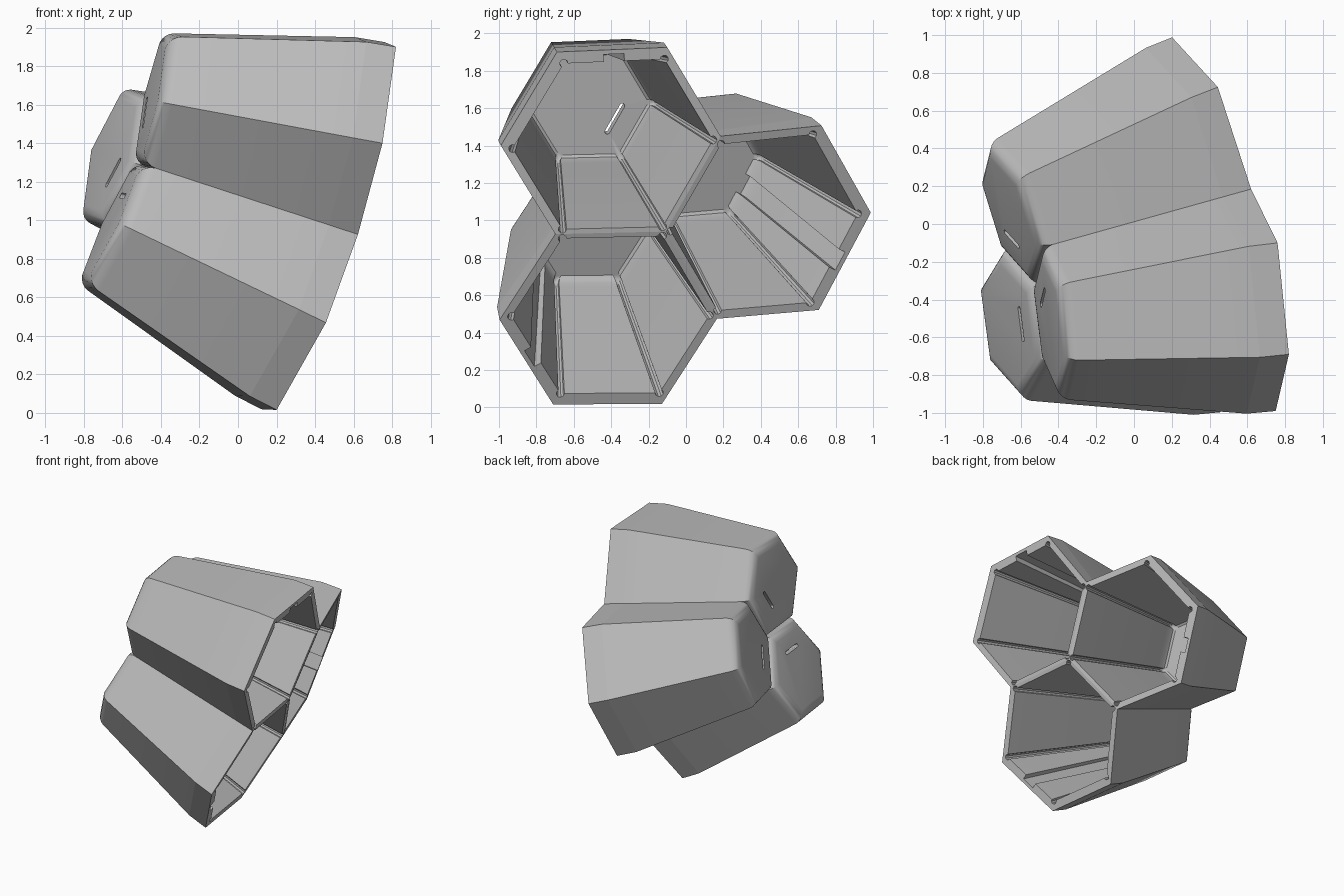
import bpy, bmesh
from math import cos, sin, radians
from mathutils import Vector, Matrix

if "Cube" in bpy.data.objects:
    bpy.data.objects.remove(bpy.data.objects["Cube"])

grey = bpy.data.materials.new("plain_grey")
grey.use_nodes = True
COLOUR = (0.5, 0.5, 0.5, 1)
grey.diffuse_color = COLOUR
grey.node_tree.nodes["Principled BSDF"].inputs["Base Color"].default_value = COLOUR

# Every wall tapers toward one apex; the three cups turn about the hub axis
APEX = Vector((-2.87, -0.79, 2.07))
HUB = Vector((0.545, -0.11, 0.94))


def turn(k):
    spin = Matrix.Rotation(radians(120 * k), 4, HUB - APEX)
    return Matrix.Translation(APEX) @ spin @ Matrix.Translation(-APEX)


# Rim hexagon of the upper cup, starting at the shared hub corner
side = Vector((0.62, 0.185, 1.45))
RIM = [HUB, side, Vector((0.76, -0.10, 1.925)), Vector((0.82, -0.69, 1.90)),
       Vector((0.75, -0.99, 1.40)), turn(1) @ side]
CENTRE = sum(RIM, Vector()) / 6
NORMAL = (RIM[2] - RIM[0]).cross(RIM[4] - RIM[0]).normalized()


def toward_apex(p, s):
    return APEX + (p - APEX) * s


def inner_hexagon(depth, size):
    c = toward_apex(CENTRE, depth)
    return [c + (p - CENTRE) * size for p in RIM]


def inner_profile(hexagon, r, half_width, groove):
    """Hexagon with a round relief in each corner and a groove in one wall."""
    points, mids = [], []
    for i, c in enumerate(hexagon):
        nxt = hexagon[(i + 1) % 6]
        u = (hexagon[i - 1] - c).normalized()
        v = (nxt - c).normalized()
        out, tan = -(u + v).normalized(), (v - u).normalized()
        mids.append(len(points) + 3)
        for a in range(-120, 121, 40):
            points.append(c + r * (out * cos(radians(a)) + tan * sin(radians(a))))
        if i == 2:
            m, o = (c + nxt) / 2, v.cross(NORMAL) * groove
            w = v * half_width
            points += [m - w, m - w + o, m + w + o, m + w]
    return points, mids


def build_cup():
    bm = bmesh.new()

    def ring(points):
        return [bm.verts.new(p) for p in points]

    def bridge(a, b):
        n = len(a)
        for i in range(n):
            j = (i + 1) % n
            bm.faces.new((a[i], a[j], b[j], b[i]))

    # Outer shell: rim, slight bulge behind it, closed back
    bend_c = toward_apex(CENTRE, 0.957)
    bulge = [bend_c + (toward_apex(p, 0.957) - bend_c) * (1.04 if i in (2, 3, 4) else 1)
             for i, p in enumerate(RIM)]
    outer = [ring(RIM), ring(bulge), ring(toward_apex(p, 0.68) for p in RIM)]
    bridge(outer[0], outer[1])
    bridge(outer[1], outer[2])
    back = bm.faces.new(outer[2])

    # Inner walls with a soft transition to the floor
    focus = CENTRE.lerp(HUB, 0.42)
    mouth, mids = inner_profile([focus + (p - focus) * 0.91 for p in RIM], 0.022, 0.055, 0.04)
    inner = [ring(mouth)]
    for depth, size in ((0.724, 0.60), (0.711, 0.59), (0.703, 0.57), (0.70, 0.54)):
        points, _ = inner_profile(inner_hexagon(depth, size), 0.018, 0.055, 0.03)
        inner.append(ring(points))
    for a, b in zip(inner, inner[1:]):
        bridge(a, b)
    bm.faces.new(inner[-1])

    # Flat rim, one piece per side
    n = len(mouth)
    for i in range(6):
        j = (i + 1) % 6
        stop = mids[j] if j else mids[0] + n
        strip = [inner[0][k % n] for k in range(mids[i], stop + 1)]
        bm.faces.new([outer[0][i], outer[0][j]] + strip[::-1])

    # Crisp bulge line and rounded back
    for i in range(6):
        bm.edges.get((outer[1][i], outer[1][i - 1])).smooth = False
    bmesh.ops.bevel(bm, geom=list(back.edges), offset=0.07, segments=5,
                    profile=0.5, affect='EDGES')
    bmesh.ops.recalc_face_normals(bm, faces=bm.faces)
    return bm


def build_slot_cutter():
    """Capsule that goes through the back."""
    bm = bmesh.new()
    along = (RIM[1] - HUB).normalized()
    across = along.cross(NORMAL)
    c = Vector((-0.49, -0.39, 1.56)) - NORMAL * 0.2
    verts = []
    for k in range(16):
        a = radians(22.5 * k + 11.25)
        shift = 0.08 if cos(a) > 0 else -0.08
        verts.append(bm.verts.new(c + along * (0.014 * cos(a) + shift) + across * 0.014 * sin(a)))
    face = bm.faces.new(verts)
    grown = bmesh.ops.extrude_face_region(bm, geom=[face])["geom"]
    bmesh.ops.translate(bm, vec=NORMAL * 0.4,
                        verts=[g for g in grown if isinstance(g, bmesh.types.BMVert)])
    bmesh.ops.recalc_face_normals(bm, faces=bm.faces)
    return bm


def add_object(name, bm, matrix):
    bm.transform(matrix)
    mesh = bpy.data.meshes.new(name)
    bm.to_mesh(mesh)
    bm.free()
    mesh.materials.append(grey)
    obj = bpy.data.objects.new(name, mesh)
    bpy.context.collection.objects.link(obj)
    return obj


for k, name in enumerate(("upper_cup", "lower_cup", "rear_cup")):
    cup = add_object(name, build_cup(), turn(k))
    cutter = add_object("slot_cutter", build_slot_cutter(), turn(k))
    cutter.hide_render = True
    mod = cup.modifiers.new("slot", 'BOOLEAN')
    mod.operation, mod.solver, mod.object = 'DIFFERENCE', 'EXACT', cutter
    bpy.ops.object.select_all(action='DESELECT')
    cup.select_set(True)
    bpy.context.view_layer.objects.active = cup
    bpy.ops.object.modifier_apply(modifier=mod.name)
    bpy.data.objects.remove(cutter)
    bpy.ops.object.shade_smooth_by_angle(angle=radians(35))
